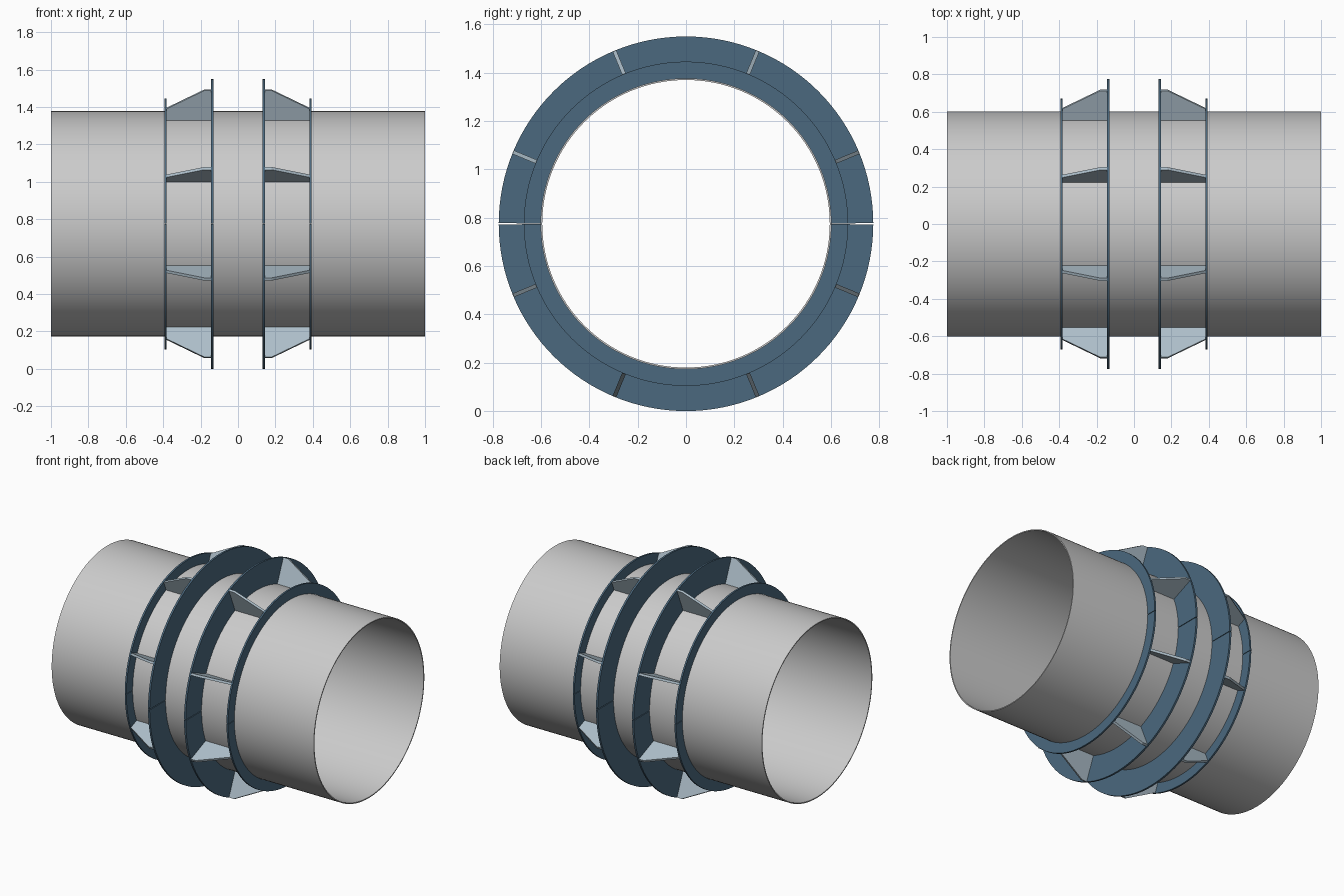
import bpy, bmesh
from math import sin, cos, pi, radians
from mathutils import Vector

if "Cube" in bpy.data.objects:
    bpy.data.objects.remove(bpy.data.objects["Cube"])

CZ = 0.775        # height of the pipe axis
R_PIPE = 0.602


def material(name, rgb):
    m = bpy.data.materials.new(name)
    m.diffuse_color = (*rgb, 1)
    m.use_nodes = True
    m.node_tree.nodes["Principled BSDF"].inputs["Base Color"].default_value = m.diffuse_color
    return m


steel_blue = material("flange_blue", (0.07, 0.14, 0.21))
plate_grey = material("rib_grey_blue", (0.42, 0.52, 0.59))


def point(x, r, a, offset=0.0):
    """Point at radius r and angle a about the pipe axis, shifted tangentially."""
    return Vector((x, r * cos(a) - offset * sin(a), CZ + r * sin(a) + offset * cos(a)))


def finish(name, bm, mat=None, smooth=True):
    bmesh.ops.recalc_face_normals(bm, faces=bm.faces)
    me = bpy.data.meshes.new(name)
    bm.to_mesh(me)
    bm.free()
    ob = bpy.data.objects.new(name, me)
    bpy.context.collection.objects.link(ob)
    if mat:
        me.materials.append(mat)
    if smooth:
        bpy.ops.object.select_all(action='DESELECT')
        ob.select_set(True)
        bpy.context.view_layer.objects.active = ob
        bpy.ops.object.shade_smooth_by_angle(angle=radians(30))
    return ob


def sweep(name, x0, x1, r_in, r_out, a0, a1, n, mat=None):
    """Sweep a rectangular section about the pipe axis; closed if a full turn."""
    closed = abs(a1 - a0 - 2 * pi) < 1e-6
    bm = bmesh.new()
    rows = []
    for i in range(n if closed else n + 1):
        a = a0 + (a1 - a0) * i / n
        rows.append([bm.verts.new(point(x, r, a)) for x, r in
                     ((x0, r_in), (x1, r_in), (x1, r_out), (x0, r_out))])
    for i in range(n):
        p, q = rows[i], rows[(i + 1) % len(rows)]
        for j in range(4):
            k = (j + 1) % 4
            bm.faces.new((p[j], p[k], q[k], q[j]))
    if not closed:
        bm.faces.new(rows[0])
        bm.faces.new(rows[-1])
    return finish(name, bm, mat)


def rib(name, side, a, mat):
    """Tapered stiffener plate between the two flanges of one side."""
    profile = ((0.140, 0.600), (0.385, 0.600), (0.385, 0.667), (0.180, 0.774), (0.140, 0.774))
    bm = bmesh.new()
    faces = [[bm.verts.new(point(side * x, r, a, t)) for x, r in profile] for t in (-0.008, 0.008)]
    for f in faces:
        bm.faces.new(f)
    for j in range(5):
        k = (j + 1) % 5
        bm.faces.new((faces[0][j], faces[0][k], faces[1][k], faces[1][j]))
    return finish(name, bm, mat, smooth=False)


# Open pipe
sweep("pipe", -1, 1, 0.595, R_PIPE, 0, 2 * pi, 128)

for side, label in ((-1, "left"), (1, "right")):
    # Flanges, each made from an upper and a lower half with a narrow seam
    for kind, x0, x1, r in (("large_flange", 0.131, 0.144, 0.775),
                            ("small_flange", 0.382, 0.394, 0.671)):
        gap = 0.003
        for start, half in ((0, "upper"), (pi, "lower")):
            sweep(f"{label}_{kind}_{half}", side * x0, side * x1, 0.600, r,
                  start + gap, start + pi - gap, 64, steel_blue)
    # Eight stiffener ribs
    for i in range(8):
        rib(f"{label}_rib_{i + 1}", side, radians(22.5 + 45 * i), plate_grey)
